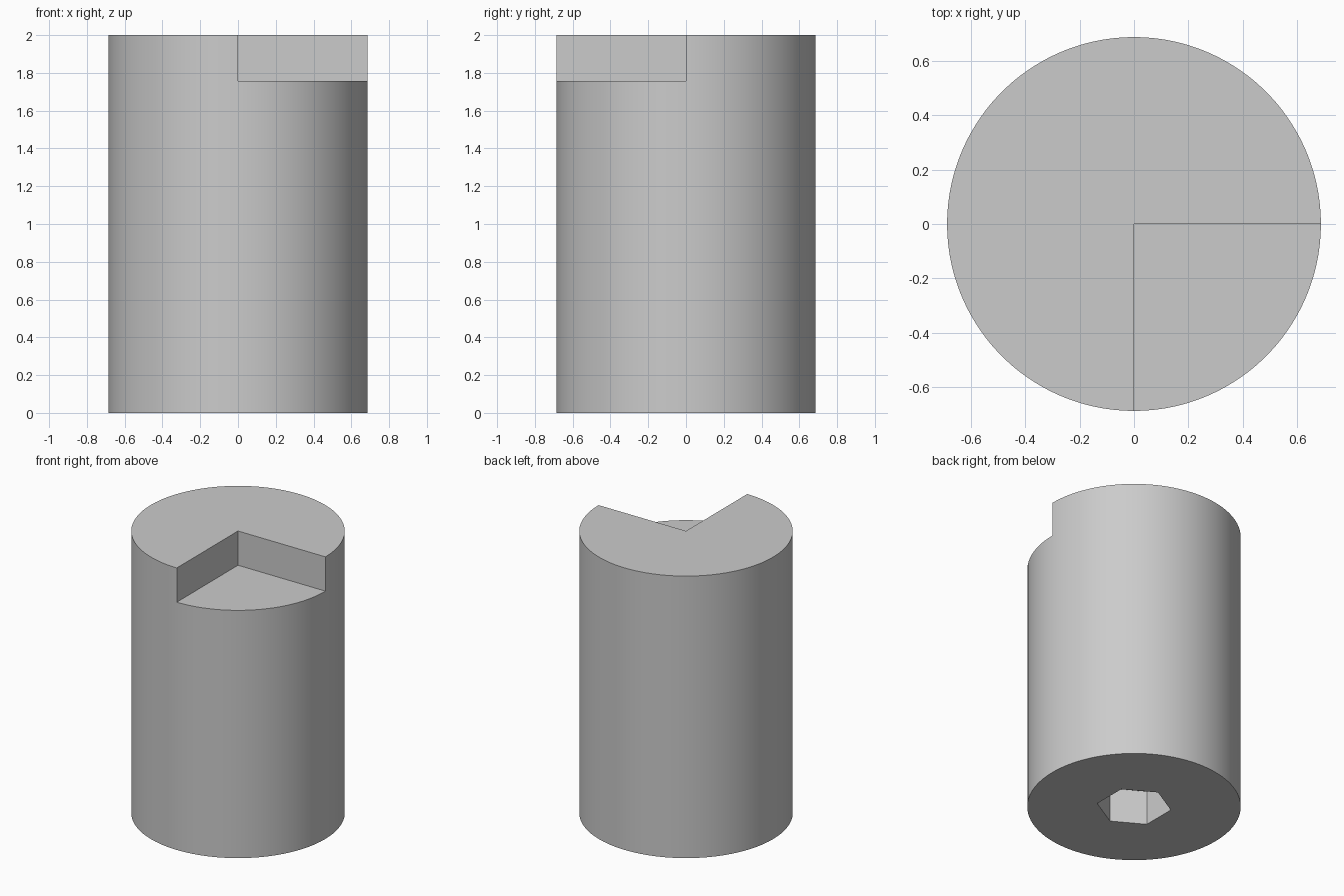
import bpy
import math

RADIUS, HEIGHT = 0.686, 2.0
STEP = 0.243          # depth of the quarter notch and of the hex socket
SEGMENTS = 128

default_cube = bpy.data.objects.get("Cube")
if default_cube:
    bpy.data.objects.remove(default_cube, do_unlink=True)

# Plain grey material
grey = bpy.data.materials.new("plain_grey")
grey.use_nodes = True
colour = (0.6, 0.6, 0.6, 1.0)
grey.diffuse_color = colour
grey.node_tree.nodes["Principled BSDF"].inputs["Base Color"].default_value = colour


def cut(target, cutter):
    """Subtract the cutter from the target, then discard the cutter."""
    cutter.hide_render = True
    cutter.data.materials.append(grey)
    mod = target.modifiers.new(cutter.name, 'BOOLEAN')
    mod.operation = 'DIFFERENCE'
    mod.solver = 'EXACT'
    mod.object = cutter
    bpy.ops.object.select_all(action='DESELECT')
    target.select_set(True)
    bpy.context.view_layer.objects.active = target
    bpy.ops.object.modifier_apply(modifier=mod.name)
    bpy.data.objects.remove(cutter, do_unlink=True)


# Cylindrical body, turned half a segment so the notch walls miss its vertices
bpy.ops.mesh.primitive_cylinder_add(
    vertices=SEGMENTS, radius=RADIUS, depth=HEIGHT,
    location=(0, 0, HEIGHT / 2), rotation=(0, 0, math.pi / SEGMENTS))
body = bpy.context.object
body.name = "cylinder_body"
body.data.materials.append(grey)

# Quarter notch in the top, front left
bpy.ops.mesh.primitive_cube_add(size=1, location=(0.5, -0.5, HEIGHT - STEP + 0.5))
notch = bpy.context.object
notch.name = "quarter_notch"
cut(body, notch)

# Hexagonal socket in the underside, corners along y
bpy.ops.mesh.primitive_cylinder_add(
    vertices=6, radius=0.24, depth=2 * STEP, location=(0, 0, 0))
socket = bpy.context.object
socket.name = "hex_socket"
cut(body, socket)

# Smooth wall, crisp edges
bpy.ops.object.select_all(action='DESELECT')
body.select_set(True)
bpy.context.view_layer.objects.active = body
bpy.ops.object.shade_smooth_by_angle(angle=math.radians(30))
